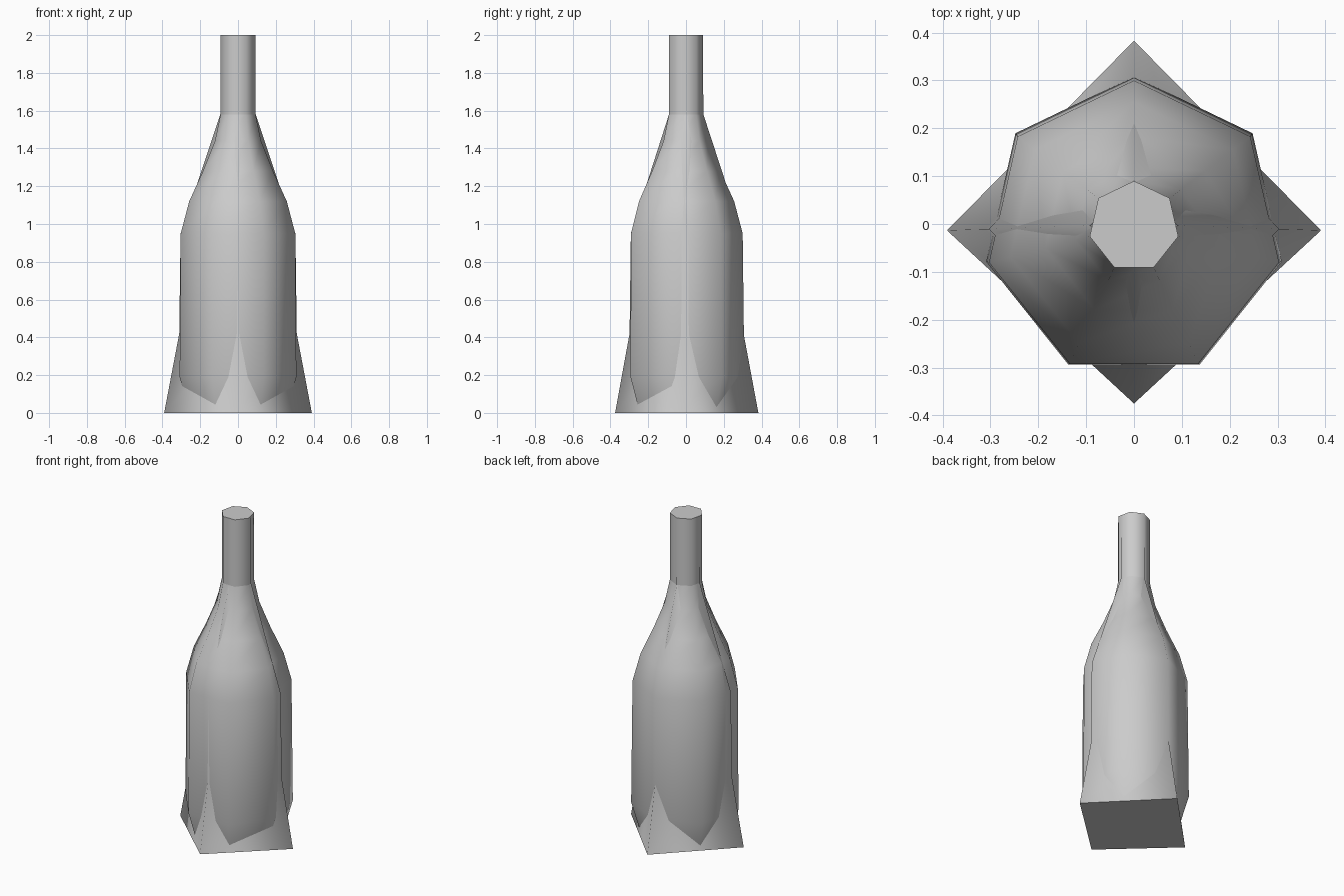
import bpy, bmesh, math

cube = bpy.data.objects.get("Cube")
if cube:
    bpy.data.objects.remove(cube, do_unlink=True)

grey = bpy.data.materials.new("plain_grey")
grey.use_nodes = True
grey.diffuse_color = (0.6, 0.6, 0.6, 1)
grey.node_tree.nodes["Principled BSDF"].inputs["Base Color"].default_value = (0.6, 0.6, 0.6, 1)


def loft(name, section, profile, sharp_above):
    """Stack scaled copies of a section along (radius, y offset, z) steps."""
    bm = bmesh.new()
    rings = [[bm.verts.new((x * r, y * r + offset, z)) for x, y in section]
             for r, offset, z in profile]
    count = len(section)
    for low, high in zip(rings, rings[1:]):
        for i in range(count):
            j = (i + 1) % count
            bm.faces.new((low[i], low[j], high[j], high[i])).smooth = True
    caps = [bm.faces.new(rings[0][::-1]), bm.faces.new(rings[-1])]
    bmesh.ops.recalc_face_normals(bm, faces=bm.faces)
    # Hard rims at both caps and where the shoulder meets the neck
    for edge in bm.edges:
        level = abs(edge.verts[0].co.z - edge.verts[1].co.z) < 1e-5
        if level and edge.verts[0].co.z > sharp_above:
            edge.smooth = False
    for cap in caps:
        for edge in cap.edges:
            edge.smooth = False
    mesh = bpy.data.meshes.new(name)
    bm.to_mesh(mesh)
    bm.free()
    mesh.materials.append(grey)
    obj = bpy.data.objects.new(name, mesh)
    bpy.context.collection.objects.link(obj)
    return obj


# Seven-sided bottle with a tucked-in foot, rounded shoulder and neck
heptagon = [(-math.sin(math.tau * i / 7), math.cos(math.tau * i / 7)) for i in range(7)]
loft("bottle_body", heptagon, [
    (0.265, -0.008, 0.005), (0.317, -0.008, 0.19), (0.311, -0.011, 0.95),
    (0.265, -0.01, 1.12), (0.19, -0.008, 1.28), (0.125, -0.006, 1.44),
    (0.095, -0.005, 1.58), (0.095, -0.005, 2.0)], 1.55)

# Four-cornered inner core that flares out into the square base
diamond = [(1.01, -0.035), (0, 0.99), (-1.01, -0.035), (0, -0.97)]
loft("flared_square_core", diamond, [
    (0.387, 0, 0), (0.308, 0, 0.42), (0.301, 0, 0.95),
    (0.093, 0, 1.58), (0.09, 0, 1.995)], 1.55)
